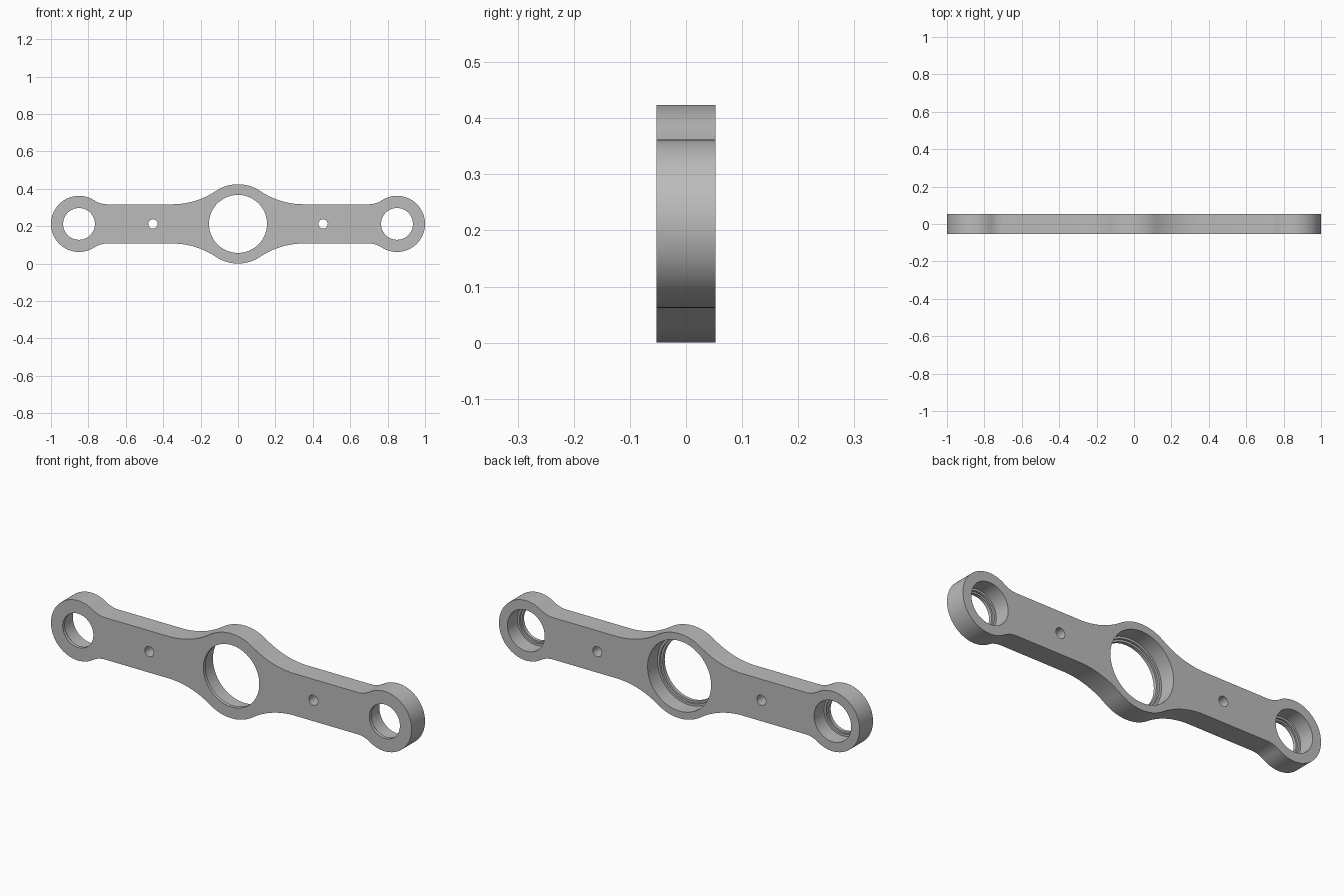
import bpy, bmesh
from math import sin, cos, pi, atan2, sqrt

cube = bpy.data.objects.get("Cube")
if cube:
    bpy.data.objects.remove(cube, do_unlink=True)

HALF = 0.053       # half thickness
MID = 0.212        # height of the centre line, also the hub radius
ARM = 0.105        # half height of the arm
HUB, END = MID, 0.15
END_X = 0.85

metal = bpy.data.materials.new("light grey metal")
metal.use_nodes = True
grey = (0.5, 0.5, 0.5, 1)
metal.diffuse_color = grey
metal.node_tree.nodes["Principled BSDF"].inputs["Base Color"].default_value = grey


def make_object(name, bm):
    bmesh.ops.recalc_face_normals(bm, faces=bm.faces)
    mesh = bpy.data.meshes.new(name)
    bm.to_mesh(mesh)
    bm.free()
    mesh.materials.append(metal)
    obj = bpy.data.objects.new(name, mesh)
    bpy.context.collection.objects.link(obj)
    return obj


def arc(cx, cz, r, a0, a1, n):
    return [(cx + r * cos(a0 + (a1 - a0) * i / n), cz + r * sin(a0 + (a1 - a0) * i / n))
            for i in range(n + 1)]


def fillet(radius, reach):
    """Radius of the concave arc touching both a ring and the arm edge."""
    return (reach ** 2 + ARM ** 2 - radius ** 2) / (2 * (radius - ARM))


def quarter_outline():
    """Upper right edge, from the top of the hub to the tip."""
    reach_hub, reach_end = 0.35, 0.15
    f1, f2 = fillet(HUB, reach_hub), fillet(END, reach_end)
    a1 = atan2(ARM + f1, reach_hub)
    a2 = atan2(ARM + f2, -reach_end)
    pts = arc(0, 0, HUB, pi / 2, a1, 14)
    pts += arc(reach_hub, ARM + f1, f1, a1 + pi, 1.5 * pi, 16)[1:]
    pts += arc(END_X - reach_end, ARM + f2, f2, 1.5 * pi, a2 + pi, 12)
    pts += arc(END_X, 0, END, a2, 0, 28)[1:]
    return pts


# Plate: mirror the quarter outline, then extrude through the thickness
q = quarter_outline()
right = q + [(x, -z) for x, z in reversed(q[:-1])]
outline = right + [(-x, z) for x, z in reversed(right[1:-1])]
bm = bmesh.new()
face = bm.faces.new([bm.verts.new((x, -HALF, z + MID)) for x, z in outline])
ext = bmesh.ops.extrude_face_region(bm, geom=[face])
bmesh.ops.translate(bm, vec=(0, 2 * HALF, 0),
                    verts=[v for v in ext["geom"] if isinstance(v, bmesh.types.BMVert)])
plate = make_object("link_plate", bm)


def turned_cutter(name, x, profile, sides):
    """Closed turned solid along y from (radius, y) pairs."""
    bm = bmesh.new()
    rings = [[bm.verts.new((x + r * cos(2 * pi * i / sides), y, MID + r * sin(2 * pi * i / sides)))
              for i in range(sides)] for r, y in profile]
    for a, b in zip(rings, rings[1:]):
        for i in range(sides):
            j = (i + 1) % sides
            bm.faces.new((a[i], a[j], b[j], b[i]))
    bm.faces.new(rings[0])
    bm.faces.new(rings[-1])
    obj = make_object(name, bm)
    obj.hide_render = True
    return obj


def seat(lip, relief, bore):
    """Bearing seat: small lip at the front, shallow relief, wide bore at the back."""
    return [(lip, -0.1), (lip, -0.036), (relief, -0.036), (relief, -0.026),
            (bore, -0.026), (bore, 0.1)]


pin = [(0.025, -0.1), (0.025, 0.1)]
cutters = [turned_cutter("hub_seat_cutter", 0, seat(0.155, 0.165, 0.176), 96)]
for side, s in (("left", 1), ("right", -1)):
    cutters.append(turned_cutter(side + "_seat_cutter", s * END_X, seat(0.085, 0.093, 0.103), 64))
    cutters.append(turned_cutter(side + "_pin_cutter", s * 0.455, pin, 32))

# Cut the seats and pin holes, then discard the cutters
bpy.ops.object.select_all(action="DESELECT")
plate.select_set(True)
bpy.context.view_layer.objects.active = plate
for cutter in cutters:
    mod = plate.modifiers.new(cutter.name, "BOOLEAN")
    mod.operation = "DIFFERENCE"
    mod.solver = "EXACT"
    mod.object = cutter
    bpy.ops.object.modifier_apply(modifier=mod.name)
for cutter in cutters:
    bpy.data.objects.remove(cutter, do_unlink=True)

bpy.ops.object.shade_smooth_by_angle(angle=pi / 6)
